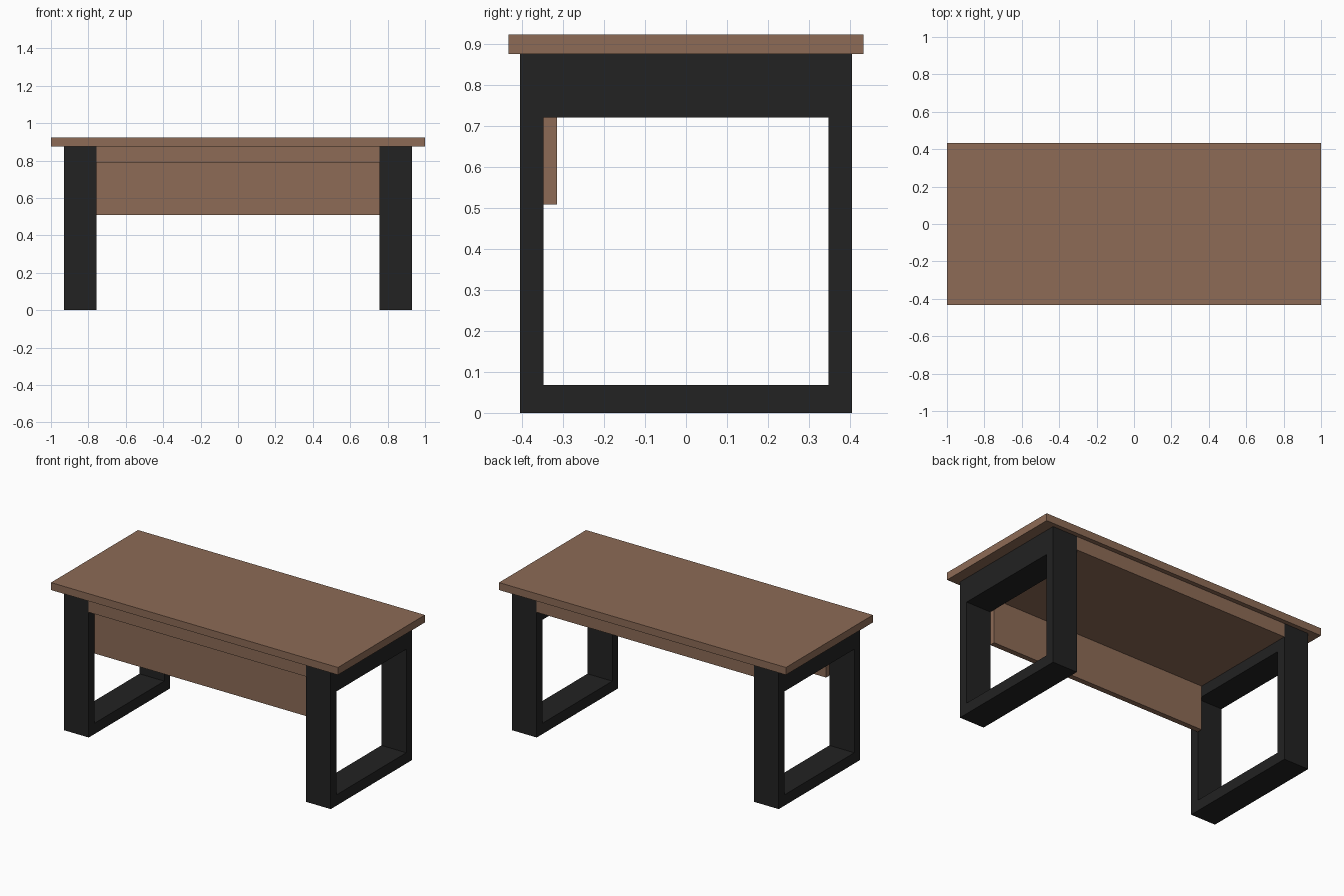
import bpy
import bmesh

if "Cube" in bpy.data.objects:
    bpy.data.objects.remove(bpy.data.objects["Cube"])


def material(name, rgb):
    m = bpy.data.materials.new(name)
    m.diffuse_color = (*rgb, 1.0)
    m.use_nodes = True
    m.node_tree.nodes["Principled BSDF"].inputs["Base Color"].default_value = m.diffuse_color
    return m


wood = material("brown_wood", (0.266, 0.147, 0.093))
metal = material("black_metal", (0.016, 0.016, 0.016))


def finish(name, bm, mat):
    bmesh.ops.recalc_face_normals(bm, faces=bm.faces)
    mesh = bpy.data.meshes.new(name)
    bm.to_mesh(mesh)
    bm.free()
    mesh.materials.append(mat)
    obj = bpy.data.objects.new(name, mesh)
    bpy.context.collection.objects.link(obj)
    return obj


def box(name, lo, hi, mat):
    bm = bmesh.new()
    bmesh.ops.create_cube(bm, size=1.0)
    for v in bm.verts:
        v.co = [(a + b) / 2 + c * (b - a) for a, b, c in zip(lo, hi, v.co)]
    return finish(name, bm, mat)


def frame(name, x0, x1, mat):
    """Closed rectangular loop in the YZ plane, extruded along X."""
    outer = [(-0.405, 0.0), (0.405, 0.0), (0.405, 0.875), (-0.405, 0.875)]
    inner = [(-0.347, 0.068), (0.347, 0.068), (0.347, 0.72), (-0.347, 0.72)]
    bm = bmesh.new()
    o = [bm.verts.new((x0, y, z)) for y, z in outer]
    i = [bm.verts.new((x0, y, z)) for y, z in inner]
    faces = [bm.faces.new((o[k], o[(k + 1) % 4], i[(k + 1) % 4], i[k])) for k in range(4)]
    ext = bmesh.ops.extrude_face_region(bm, geom=faces, use_keep_orig=True)
    moved = [g for g in ext["geom"] if isinstance(g, bmesh.types.BMVert)]
    bmesh.ops.translate(bm, verts=moved, vec=(x1 - x0, 0, 0))
    return finish(name, bm, mat)


# Table top
box("table_top", (-1.0, -0.433, 0.875), (1.0, 0.433, 0.922), wood)

# Solid slab under the top, between the legs
box("under_slab", (-0.757, -0.405, 0.789), (0.757, 0.405, 0.875), wood)

# Front modesty panel
box("front_panel", (-0.757, -0.348, 0.508), (0.757, -0.314, 0.789), wood)

# Leg frames
frame("right_leg_frame", 0.757, 0.93, metal)
frame("left_leg_frame", -0.93, -0.757, metal)
